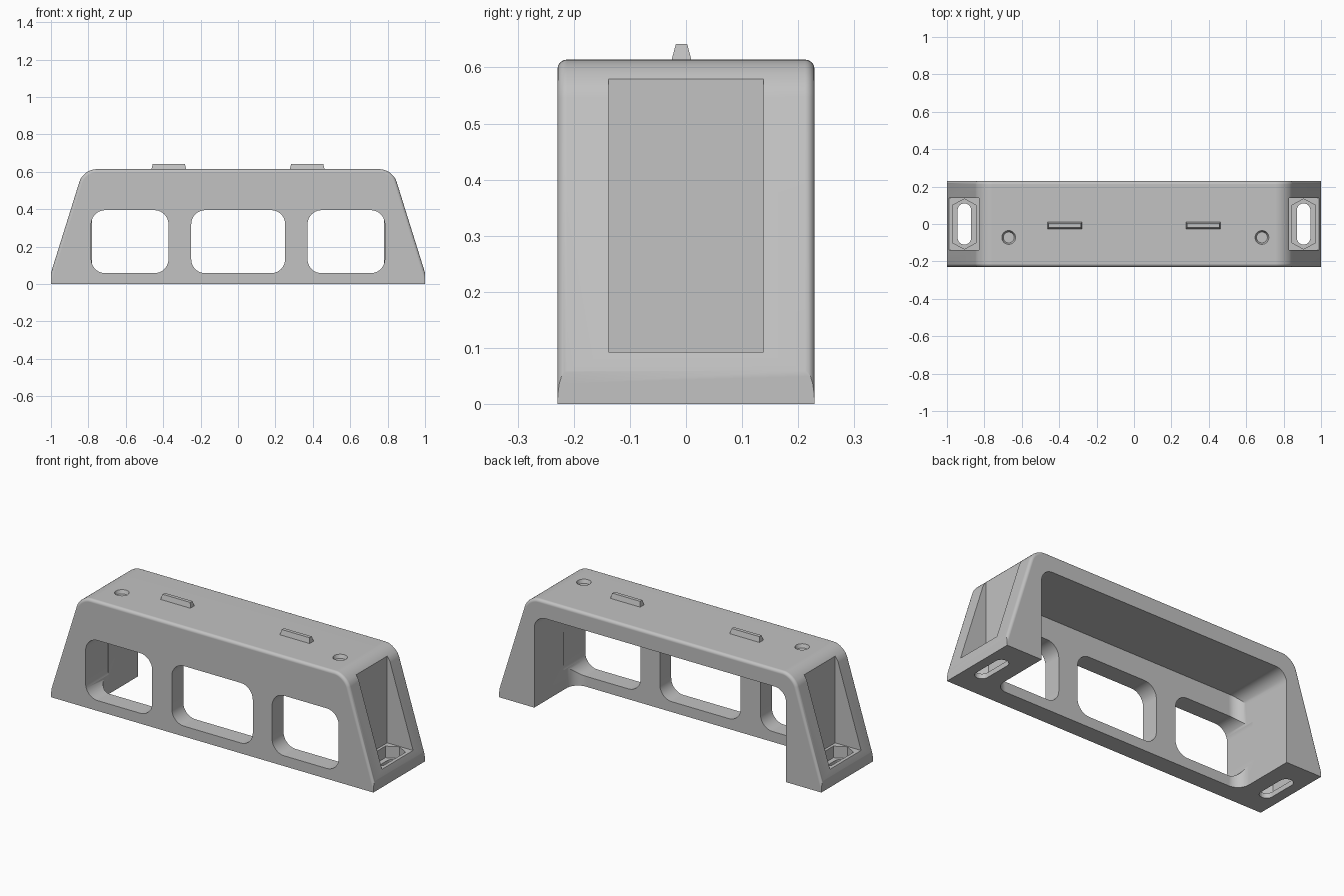
import bpy, bmesh, math

cube = bpy.data.objects.get("Cube")
if cube:
    bpy.data.objects.remove(cube, do_unlink=True)

COLOUR = (0.54, 0.54, 0.54, 1)
grey = bpy.data.materials.new("plain_grey")
grey.use_nodes = True
grey.diffuse_color = COLOUR
grey.node_tree.nodes["Principled BSDF"].inputs["Base Color"].default_value = COLOUR

X, Y, Z = 0, 1, 2


def prism(points, axis, low, high):
    """Extrude a flat outline along one axis; returns a bmesh."""
    bm = bmesh.new()
    rings = []
    for level in (low, high):
        ring = []
        for point in points:
            co = list(point)
            co.insert(axis, level)
            ring.append(bm.verts.new(co))
        rings.append(ring)
        bm.faces.new(ring)
    bottom, top = rings
    for i in range(len(points)):
        j = (i + 1) % len(points)
        bm.faces.new((bottom[i], bottom[j], top[j], top[i]))
    bmesh.ops.recalc_face_normals(bm, faces=bm.faces)
    return bm


def box(x, y, z):
    return prism([(x[0], y[0]), (x[1], y[0]), (x[1], y[1]), (x[0], y[1])], Z, *z)


def along(edge, axis):
    a, b = edge.verts
    return all(abs(a.co[k] - b.co[k]) < 1e-5 for k in range(3) if k != axis)


def round_edges(bm, rule, radius, segments):
    edges = [e for e in bm.edges if rule(e)]
    bmesh.ops.bevel(bm, geom=edges, offset=radius, offset_type='OFFSET',
                    segments=segments, profile=0.5, affect='EDGES', clamp_overlap=True)
    return bm


def make(name, bm):
    bmesh.ops.recalc_face_normals(bm, faces=bm.faces)
    mesh = bpy.data.meshes.new(name)
    bm.to_mesh(mesh)
    bm.free()
    obj = bpy.data.objects.new(name, mesh)
    bpy.context.collection.objects.link(obj)
    mesh.materials.append(grey)
    return obj


def activate(obj):
    bpy.ops.object.select_all(action='DESELECT')
    obj.select_set(True)
    bpy.context.view_layer.objects.active = obj


def cut(target, bm):
    cutter = make("cutter", bm)
    cutter.hide_render = True
    mod = target.modifiers.new("cut", 'BOOLEAN')
    mod.operation = 'DIFFERENCE'
    mod.solver = 'EXACT'
    mod.object = cutter
    activate(target)
    bpy.ops.object.modifier_apply(modifier=mod.name)
    bpy.data.objects.remove(cutter, do_unlink=True)


# Tapered body with rounded shoulders and softened long edges
DEPTH, TOP = 0.229, 0.614
profile = [(-1, 0), (1, 0), (1, 0.06), (0.827, TOP), (-0.827, TOP), (-1, 0.06)]
bm = prism(profile, Y, -DEPTH, DEPTH)
round_edges(bm, lambda e: along(e, Y) and e.verts[0].co.z > 0.6, 0.07, 10)
round_edges(bm, lambda e: abs(e.verts[0].co.y - e.verts[1].co.y) < 1e-5
            and min(v.co.z for v in e.verts) > 0.05, 0.017, 5)
body = make("bracket_body", bm)

# Cavity open to the back and the bottom, with rounded inner corners
bm = box((-0.781, 0.781), (-0.128, 0.5), (-0.3, 0.517))
round_edges(bm, lambda e: (along(e, Z) and e.verts[0].co.y < 0)
            or (along(e, Y) and e.verts[0].co.z > 0), 0.07, 10)
cut(body, bm)

# Three rounded windows in the front wall
for left, right in ((-0.785, -0.372), (-0.25, 0.252), (0.372, 0.785)):
    bm = box((left, right), (-0.4, -0.03), (0.058, 0.395))
    cut(body, round_edges(bm, lambda e: along(e, Y), 0.075, 10))

for side in (-1, 1):
    # End pocket with a nut recess and a bolt slot in its floor
    cut(body, box(sorted((side * 0.829, side * 1.2)), (-0.138, 0.138), (0.093, 0.585)))
    cx = side * 0.907
    recess = [(cx - 0.063, -0.1), (cx, -0.134), (cx + 0.063, -0.1),
              (cx + 0.063, 0.1), (cx, 0.134), (cx - 0.063, 0.1)]
    cut(body, prism(recess, Z, 0.028, 0.2))
    slot = box((cx - 0.036, cx + 0.036), (-0.11, 0.11), (-0.1, 0.2))
    cut(body, round_edges(slot, lambda e: along(e, Z), 0.0355, 8))

    # Shallow dished hole in the top
    hole = bmesh.new()
    bmesh.ops.create_cone(hole, cap_ends=True, segments=40, radius1=0.029,
                          radius2=0.045, depth=0.04)
    bmesh.ops.translate(hole, verts=hole.verts, vec=(0.007 + side * 0.677, -0.072, TOP))
    cut(body, hole)

    # Locating rib with sloped flanks and ends
    rib_section = [(-0.026, TOP - 0.002), (0.01, TOP - 0.002), (0.002, 0.642), (-0.018, 0.642)]
    rib = prism(rib_section, X, *sorted((side * 0.277, side * 0.463)))
    for v in rib.verts:
        if v.co.z > 0.63:
            v.co.x += 0.007 if v.co.x < side * 0.37 else -0.007
    make("left_rib" if side > 0 else "right_rib", rib)

# Smooth rounded edges while keeping the large faces flat
activate(body)
bpy.ops.object.shade_smooth_by_angle(angle=math.radians(30))
body.modifiers.new("flat_faces", 'WEIGHTED_NORMAL').keep_sharp = True
